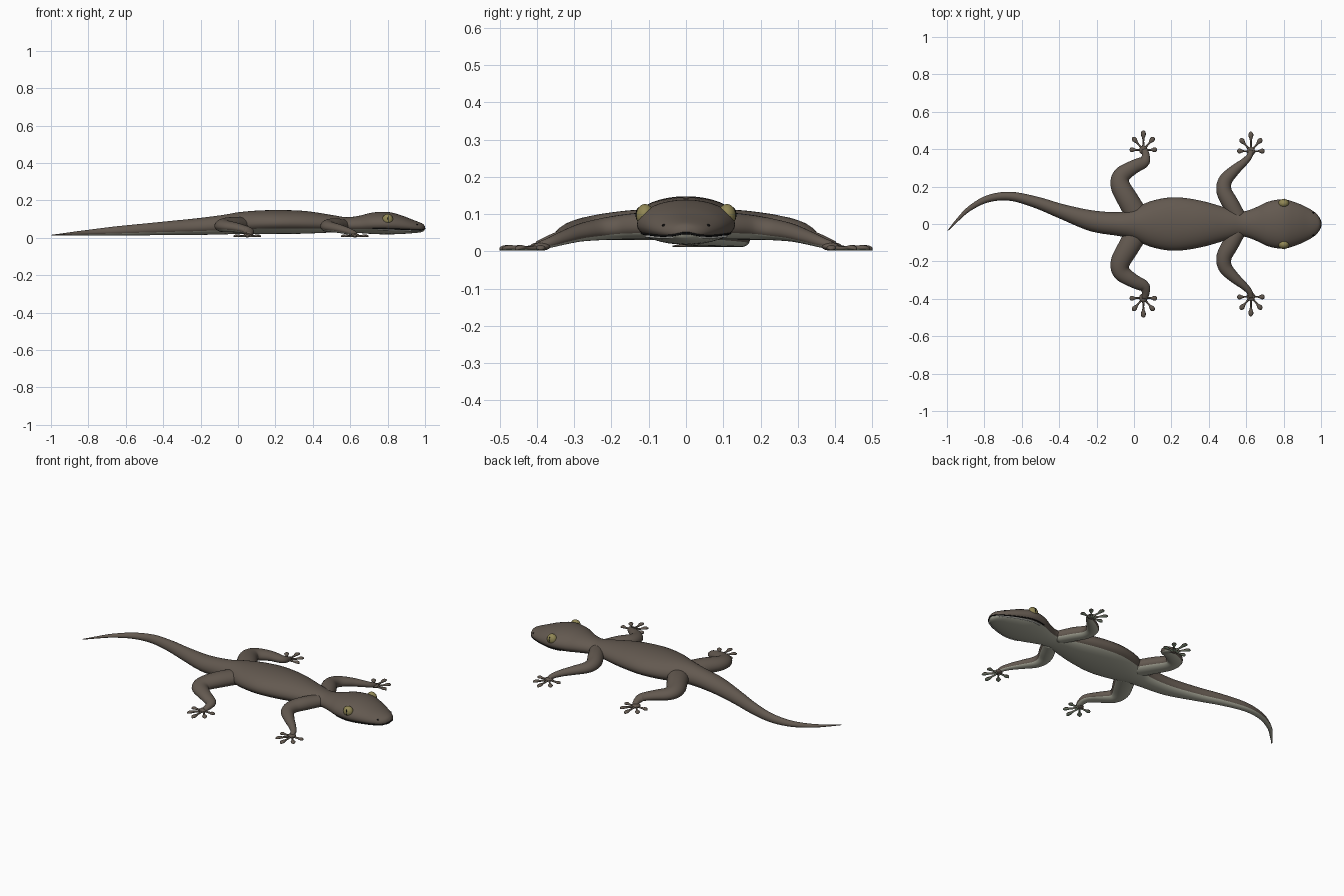
import bpy, math
from mathutils import Vector

if "Cube" in bpy.data.objects:
    bpy.data.objects.remove(bpy.data.objects["Cube"], do_unlink=True)


def material(name, rgb):
    m = bpy.data.materials.new(name)
    m.use_nodes = True
    m.diffuse_color = (*rgb, 1)
    bsdf = m.node_tree.nodes["Principled BSDF"]
    bsdf.inputs["Base Color"].default_value = (*rgb, 1)
    bsdf.inputs["Roughness"].default_value = 0.7
    return m


SKIN = material("brown skin", (0.125, 0.1, 0.08))
BELLY = material("pale belly", (0.42, 0.42, 0.34))
PAD = material("grey green toe pad", (0.3, 0.38, 0.27))
EYE = material("olive yellow eye", (0.28, 0.24, 0.09))
BLACK = material("black", (0.006, 0.006, 0.006))
LIP = material("white lip", (0.75, 0.75, 0.7))


def smooth_path(stations, steps):
    """Catmull-Rom through the stations (x, y, bottom, top, half width)."""
    pts = [Vector(s) for s in stations]
    pts = [2 * pts[0] - pts[1]] + pts + [2 * pts[-1] - pts[-2]]
    out = []
    for a, b, c, d in zip(pts, pts[1:], pts[2:], pts[3:]):
        for i in range(steps):
            t = i / steps
            out.append(b + 0.5 * t * (c - a + t * (2 * a - 5 * b + 4 * c - d
                       + t * (3 * (b - c) + d - a))))
    return out + [pts[-2]]


def make(name, verts, faces, mats):
    mesh = bpy.data.meshes.new(name)
    mesh.from_pydata(verts, [], faces)
    for m in mats:
        mesh.materials.append(m)
    mesh.shade_smooth()
    ob = bpy.data.objects.new(name, mesh)
    bpy.context.collection.objects.link(ob)
    return ob


def ring_point(s, side, angle):
    waist = s[2] + 0.45 * (s[3] - s[2])
    c, n = math.cos(angle), math.sin(angle)
    z = waist + n * ((s[3] - waist) if n > 0 else (waist - s[2]))
    return (s[0] + side.x * c * s[4], s[1] + side.y * c * s[4], z)


def loft(name, stations, mats, sides=24, steps=5, under=-0.55, mirror=1):
    path = smooth_path([(x, y * mirror, b, t, w) for x, y, b, t, w in stations], steps)
    verts, faces = [], []
    for i, s in enumerate(path):
        d = path[min(i + 1, len(path) - 1)] - path[max(i - 1, 0)]
        side = Vector((-d[1], d[0])).normalized()
        verts += [ring_point(s, side, math.tau * k / sides) for k in range(sides)]
    for i in range(len(path) - 1):
        for k in range(sides):
            a, b = i * sides + k, i * sides + (k + 1) % sides
            faces.append((a, a + sides, b + sides, b))
    faces += [tuple(range(sides)), tuple(reversed(range(len(verts) - sides, len(verts))))]
    ob = make(name, verts, faces, mats)
    # Lower faces of every ring take the underside colour
    for p in ob.data.polygons[:-2]:
        k = p.index % sides
        p.material_index = int(math.sin(math.tau * (k + 0.5) / sides) < under)
    # Outward normals
    import bmesh
    bm = bmesh.new()
    bm.from_mesh(ob.data)
    bmesh.ops.recalc_face_normals(bm, faces=bm.faces)
    bm.to_mesh(ob.data)
    bm.free()
    return ob


def ball(name, loc, scale, mat, turn=0.0):
    bpy.ops.mesh.primitive_uv_sphere_add(segments=24, ring_count=16, radius=1,
                                         location=loc, rotation=(0, 0, turn))
    ob = bpy.context.object
    ob.name, ob.scale = name, scale
    ob.data.materials.append(mat)
    ob.data.shade_smooth()
    return ob


# Tail, trunk and head in one sweep
TAIL = [(-0.995, -0.035, 0.012, 0.016, 0.002), (-0.95, 0.015, 0.012, 0.022, 0.007),
        (-0.88, 0.082, 0.012, 0.032, 0.013), (-0.78, 0.135, 0.012, 0.045, 0.019),
        (-0.66, 0.148, 0.012, 0.06, 0.024), (-0.52, 0.115, 0.013, 0.074, 0.031),
        (-0.38, 0.065, 0.014, 0.088, 0.04), (-0.22, 0.016, 0.015, 0.104, 0.056)]
TRUNK = [(-0.08, 0, 0.018, 0.122, 0.064), (0, 0, 0.02, 0.136, 0.085),
         (0.1, 0, 0.02, 0.145, 0.125), (0.22, 0, 0.02, 0.148, 0.143),
         (0.36, 0, 0.022, 0.143, 0.124), (0.5, 0, 0.028, 0.122, 0.085)]
HEAD = [(0.58, 0, 0.03, 0.11, 0.067), (0.65, 0, 0.025, 0.118, 0.088),
        (0.72, 0, 0.02, 0.135, 0.12), (0.8, 0, 0.018, 0.138, 0.132),
        (0.87, 0, 0.02, 0.121, 0.113), (0.93, 0, 0.024, 0.098, 0.086),
        (0.97, 0, 0.028, 0.083, 0.06), (0.99, 0, 0.034, 0.073, 0.036),
        (1.0, 0, 0.045, 0.06, 0.01)]
loft("body", TAIL + TRUNK + HEAD, [SKIN, BELLY], sides=36)


# Mouth line and pale lip follow the head surface
def head_line(name, angle, radius, mat, first, last):
    pts = [s for s in smooth_path(HEAD, 3) if first < s[0] <= last]
    half = [Vector(ring_point(s, Vector((0, 1)), angle)) for s in pts]
    line = half + [Vector((p.x, -p.y, p.z)) for p in reversed(half)]
    cu = bpy.data.curves.new(name, "CURVE")
    cu.dimensions, cu.bevel_depth, cu.bevel_resolution = "3D", radius, 2
    sp = cu.splines.new("POLY")
    sp.points.add(len(line) - 1)
    for p, v in zip(sp.points, line):
        p.co = (*v, 1)
    cu.materials.append(mat)
    bpy.context.collection.objects.link(bpy.data.objects.new(name, cu))


head_line("mouth_line", -0.45, 0.003, BLACK, 0.71, 1.0)
head_line("lower_lip", -0.6, 0.004, LIP, 0.74, 0.98)

# Leg sweeps on the +y side
LEGS = {
    "hind": [(0.02, 0.04, 0.03, 0.11, 0.06), (-0.03, 0.125, 0.03, 0.112, 0.057),
             (-0.073, 0.205, 0.03, 0.104, 0.052), (-0.065, 0.26, 0.03, 0.094, 0.046),
             (-0.005, 0.303, 0.028, 0.08, 0.037), (0.052, 0.332, 0.018, 0.06, 0.031),
             (0.063, 0.365, 0.01, 0.045, 0.021), (0.055, 0.4, 0.006, 0.028, 0.016)],
    "front": [(0.56, 0.03, 0.035, 0.1, 0.042), (0.515, 0.11, 0.033, 0.104, 0.044),
              (0.482, 0.175, 0.032, 0.098, 0.041), (0.488, 0.232, 0.03, 0.088, 0.037),
              (0.535, 0.285, 0.026, 0.074, 0.029), (0.585, 0.328, 0.018, 0.056, 0.021),
              (0.617, 0.362, 0.01, 0.04, 0.016), (0.626, 0.395, 0.006, 0.026, 0.014)],
}
FEET = {"hind": (0.05, 0.395), "front": (0.625, 0.388)}
TOES = [(2, 0.074), (50, 0.09), (90, 0.106), (130, 0.09), (178, 0.074)]
# Toe profile: fraction along the toe, half width, top height
TOE = [(0, 0.009, 0.02), (0.35, 0.005, 0.014), (0.58, 0.006, 0.014),
       (0.78, 0.013, 0.017), (0.92, 0.011, 0.015), (1, 0.003, 0.01)]

for label, m in (("left_side", 1), ("right_side", -1)):
    for leg, stations in LEGS.items():
        loft(f"{leg}_leg_{label}", stations, [SKIN, BELLY], mirror=m)
        fx, fy = FEET[leg]
        ball(f"{leg}_palm_{label}", (fx, fy * m, 0.013), (0.022, 0.024, 0.011), SKIN)
        for n, (deg, length) in enumerate(TOES):
            a = math.radians(deg)
            toe = [(fx + math.cos(a) * length * f, fy + math.sin(a) * length * f, 0.003, t, w)
                   for f, w, t in TOE]
            loft(f"{leg}_toe_{n + 1}_{label}", toe, [SKIN, PAD], sides=12, steps=3,
                 under=-0.4, mirror=m)
    # Eye, slit pupil and nostril
    ball(f"eye_{label}", (0.8, 0.11 * m, 0.097), (0.029, 0.024, 0.03), EYE)
    ball(f"pupil_{label}", (0.803, 0.122 * m, 0.098), (0.005, 0.0135, 0.022), BLACK)
    ball(f"nostril_{label}", (0.958, 0.06 * m, 0.07), (0.005, 0.004, 0.004), BLACK)
